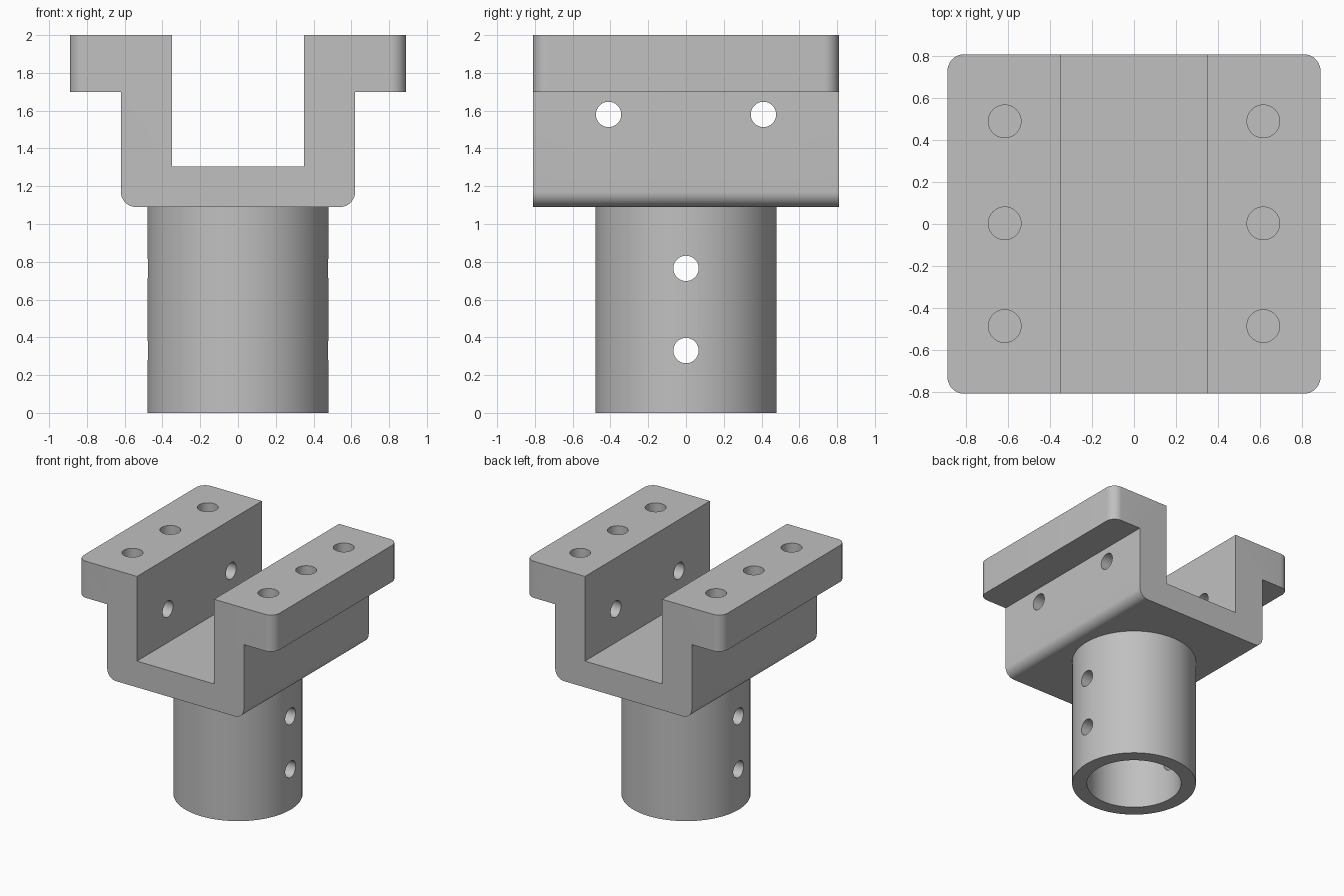
import bpy, bmesh, math

if "Cube" in bpy.data.objects:
    bpy.data.objects.remove(bpy.data.objects["Cube"])

grey = bpy.data.materials.new("light grey metal")
grey.diffuse_color = (0.53, 0.53, 0.53, 1)
grey.use_nodes = True
grey.node_tree.nodes["Principled BSDF"].inputs["Base Color"].default_value = grey.diffuse_color


def finish(bm, name):
    bmesh.ops.recalc_face_normals(bm, faces=bm.faces)
    mesh = bpy.data.meshes.new(name)
    bm.to_mesh(mesh)
    bm.free()
    mesh.materials.append(grey)
    ob = bpy.data.objects.new(name, mesh)
    bpy.context.collection.objects.link(ob)
    return ob


def cylinder(name, r, length, centre, along_x=False, sides=48):
    bpy.ops.mesh.primitive_cylinder_add(
        vertices=sides, radius=r, depth=length, location=centre,
        rotation=(0, math.pi / 2 if along_x else 0, 0))
    ob = bpy.context.object
    ob.name = name
    ob.data.materials.append(grey)
    return ob


def combine(target, other, operation):
    mod = target.modifiers.new(operation.lower(), 'BOOLEAN')
    mod.operation, mod.object, mod.solver = operation, other, 'EXACT'
    bpy.context.view_layer.objects.active = target
    bpy.ops.object.modifier_apply(modifier=mod.name)
    bpy.data.objects.remove(other)


# Flanged channel: mirrored half profile extruded along y
half = [(0.62, 1.09), (0.62, 1.70), (0.89, 1.70), (0.89, 2.0), (0.35, 2.0), (0.35, 1.305)]
profile = half + [(-x, z) for x, z in reversed(half)]
bm = bmesh.new()
face = bm.faces.new([bm.verts.new((x, -0.81, z)) for x, z in profile])
ext = bmesh.ops.extrude_face_region(bm, geom=[face])
bmesh.ops.translate(bm, vec=(0, 1.62, 0),
                    verts=[v for v in ext["geom"] if isinstance(v, bmesh.types.BMVert)])


# Round the flange's upright corners and the channel's lower long edges
def is_rounded(e):
    a, b = (v.co for v in e.verts)
    upright = abs(a.z - b.z) > 0.1 and min(abs(a.x), abs(b.x)) > 0.85
    lower = abs(a.y - b.y) > 0.1 and max(a.z, b.z) < 1.1
    return upright or lower


bmesh.ops.bevel(bm, geom=[e for e in bm.edges if is_rounded(e)], offset=0.08,
                offset_type='OFFSET', segments=10, profile=0.5, affect='EDGES')
bracket = finish(bm, "channel_bracket")

# Round socket below, with a blind bore
combine(bracket, cylinder("socket", 0.48, 1.15, (0, 0, 0.575), sides=96), 'UNION')
combine(bracket, cylinder("bore", 0.365, 1.19, (0, 0, 0.495), sides=96), 'DIFFERENCE')

# Cross holes through the socket and through both channel walls
for y, z in [(0, 0.33), (0, 0.765), (-0.41, 1.58), (0.41, 1.58)]:
    combine(bracket, cylinder("cross_hole", 0.067, 2.2, (0, y, z), True), 'DIFFERENCE')

# Blind holes in the flange tops
for x in (-0.617, 0.617):
    for y in (-0.487, 0.003, 0.49):
        combine(bracket, cylinder("top_hole", 0.078, 0.4, (x, y, 2.0)), 'DIFFERENCE')

bpy.ops.object.select_all(action='DESELECT')
bracket.select_set(True)
bpy.context.view_layer.objects.active = bracket
bpy.ops.object.shade_smooth_by_angle(angle=math.radians(30))
